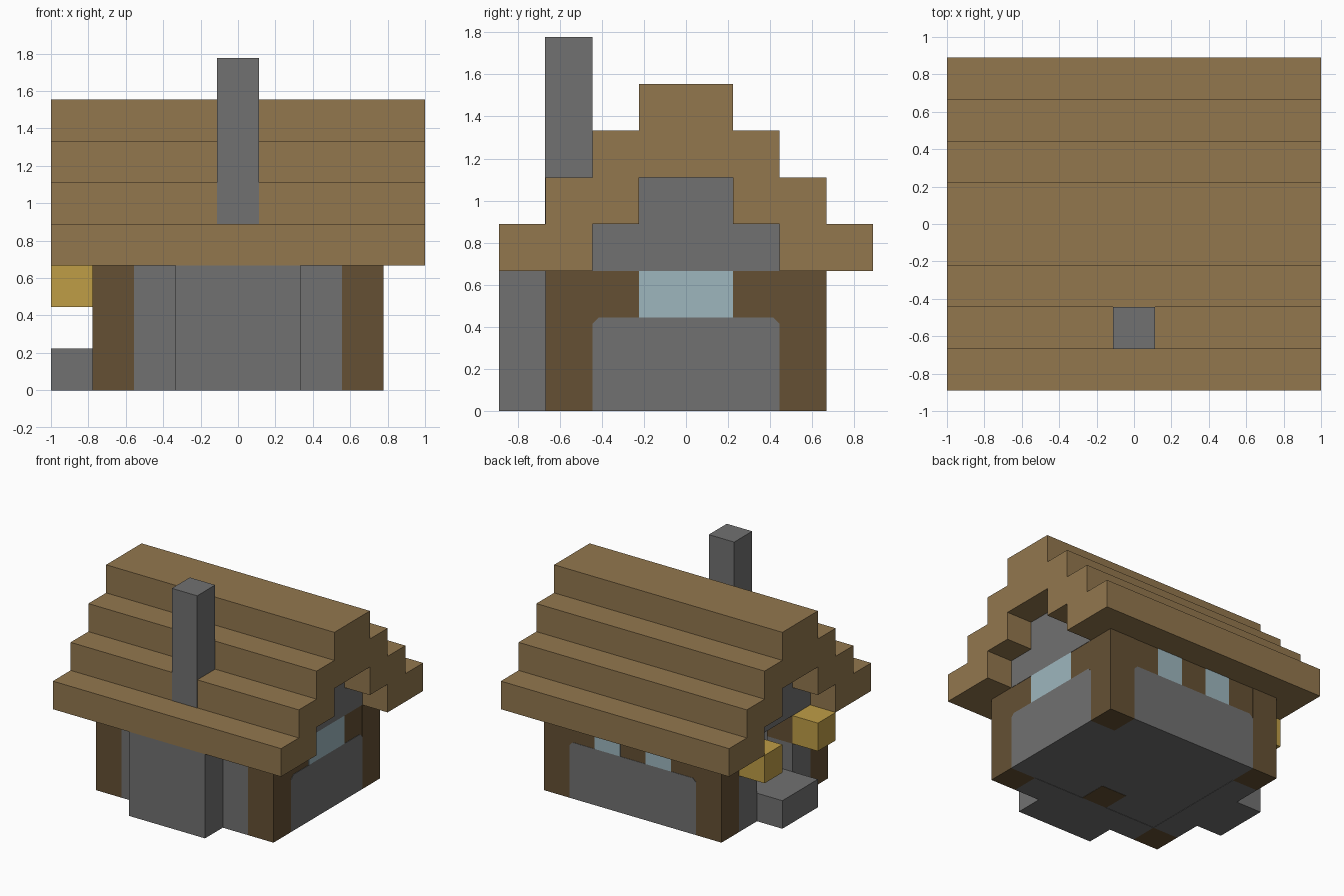
import bpy
import bmesh
from mathutils import Matrix, Vector

if "Cube" in bpy.data.objects:
    bpy.data.objects.remove(bpy.data.objects["Cube"])

U = 2 / 9  # one block


def material(name, r, g, b):
    m = bpy.data.materials.new(name)
    m.use_nodes = True
    m.diffuse_color = (r, g, b, 1)
    m.node_tree.nodes["Principled BSDF"].inputs["Base Color"].default_value = (r, g, b, 1)
    return m


STONE = material("grey stone", .165, .165, .165)
TIMBER = material("dark timber", .130, .081, .034)
THATCH = material("tan roof", .290, .186, .076)
LAMP = material("yellow lamp", .520, .340, .062)
GLASS = material("pale blue glass", .340, .470, .515)


def finish(bm, name, mat):
    bmesh.ops.scale(bm, vec=(U, U, U), verts=bm.verts)
    bmesh.ops.recalc_face_normals(bm, faces=bm.faces)
    me = bpy.data.meshes.new(name)
    bm.to_mesh(me)
    bm.free()
    me.materials.append(mat)
    ob = bpy.data.objects.new(name, me)
    bpy.context.collection.objects.link(ob)
    return ob


def box(name, mat, x, y, z):
    """Box between (low, high) pairs, measured in blocks."""
    bm = bmesh.new()
    bmesh.ops.create_cube(bm, size=1)
    spans = (x, y, z)
    for v in bm.verts:
        v.co = Vector([s[0] if c < 0 else s[1] for c, s in zip(v.co, spans)])
    return finish(bm, name, mat)


def prism(name, mat, profile, x, turn=0):
    """Extrude a (y, z) profile along x, then turn it about z by quarter turns."""
    bm = bmesh.new()
    face = bm.faces.new([bm.verts.new((x[0], y, z)) for y, z in profile])
    out = bmesh.ops.extrude_face_region(bm, geom=[face])
    moved = [g for g in out["geom"] if isinstance(g, bmesh.types.BMVert)]
    bmesh.ops.translate(bm, verts=moved, vec=(x[1] - x[0], 0, 0))
    if turn:
        bmesh.ops.rotate(bm, verts=bm.verts, cent=(0, 0, 0),
                         matrix=Matrix(((0, -1, 0), (1, 0, 0), (0, 0, 1))))
    return finish(bm, name, mat)


def stone_panel(name, half, x, turn):
    """Low wall with clipped upper corners."""
    c = .13
    prism(name, STONE, [(-half, 0), (half, 0), (half, 2 - c), (half - c, 2),
                        (c - half, 2), (-half, 2 - c)], x, turn)


# Corner posts
for sx, a in (("right", -3.5), ("left", 2.5)):
    for sy, b in (("front", -3), ("back", 2)):
        box(f"{sy}_{sx}_post", TIMBER, (a, a + 1), (b, b + 1), (0, 3))

# Floor, hearth block and doorstep
box("floor", STONE, (-2.5, 2.5), (-2, 2), (.01, 1))
box("hearth_block", TIMBER, (-.5, .5), (-2, -1), (0, 1.01))
box("doorstep", STONE, (-4.5, -2.5), (-1, 1), (0, 1))

# Front wall and fireplace
box("front_wall", STONE, (-2.5, 2.5), (-3, -2), (0, 3))
box("fireplace", STONE, (-1.5, 1.5), (-4, -3), (0, 3))

# Left wall: low stone, timber band, one wide window
IN = .012
stone_panel("left_wall", 2, (2.5, 3.5), 0)
for side, y in (("front", (-2, -1)), ("back", (1, 2))):
    box(f"left_{side}_band", TIMBER, (2.5 + IN, 3.5 - IN), y, (1.8, 3))
box("left_window", GLASS, (2.5, 3.5), (-1, 1), (2, 3))

# Back wall: low stone, timber band, two windows
stone_panel("back_wall", 2.5, (2, 3), 1)
for i, x in enumerate(((-2.5, -1.5), (-.5, .5), (1.5, 2.5))):
    box(f"back_band_{i + 1}", TIMBER, x, (2 + IN, 3 - IN), (1.8, 3))
for side, x in (("right", (-1.5, -.5)), ("left", (.5, 1.5))):
    box(f"back_{side}_window", GLASS, x, (2, 3), (2, 3))

# Door wall with an open doorway and a lamp on each side
for side, y in (("front", (-2, -1)), ("back", (1, 2))):
    box(f"door_{side}_wall", STONE, (-3.5, -2.5), y, (0, 2))
    box(f"door_{side}_band", TIMBER, (-3.5, -2.5), y, (2, 3))
    box(f"door_{side}_lamp", LAMP, (-4.5, -3.5), y, (2, 3))

# Stepped gables
gable = [(-2, 3), (2, 3), (2, 4), (1, 4), (1, 5), (-1, 5), (-1, 4), (-2, 4)]
prism("left_gable", STONE, gable, (2.5, 3.5))
prism("right_gable", STONE, gable, (-3.5, -2.5))

# Stepped roof, hollow underneath
half = [(1, 5), (1, 4), (2, 4), (2, 3), (4, 3), (4, 4),
        (3, 4), (3, 5), (2, 5), (2, 6), (1, 6), (1, 7)]
roof = half + [(-y, z) for y, z in reversed(half)]
prism("roof", THATCH, roof, (-4.5, 4.5))

# Chimney
box("chimney", STONE, (-.5, .5), (-3 - IN, -2), (4, 8))
